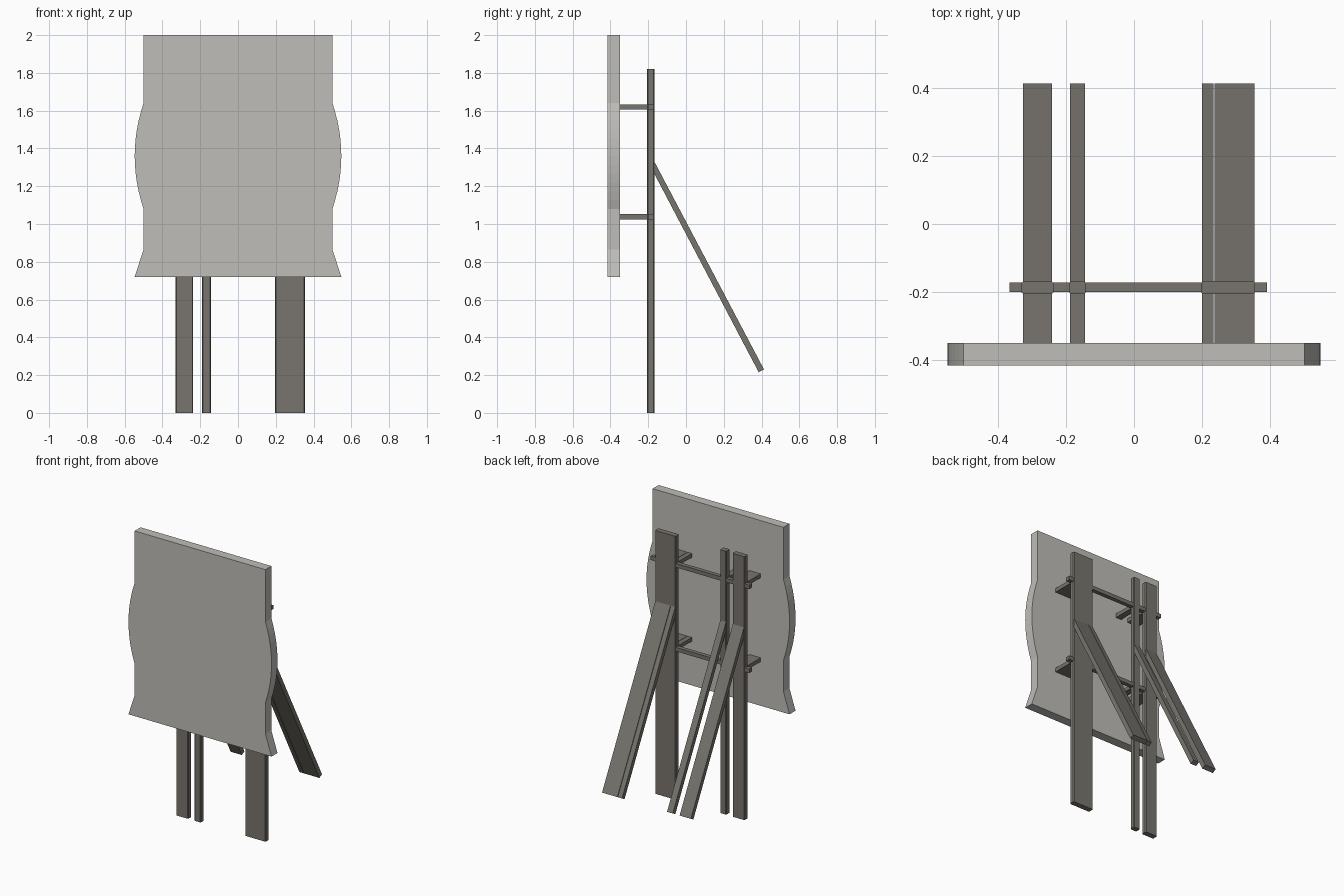
import bpy, bmesh, math
from mathutils import Vector

if "Cube" in bpy.data.objects:
    bpy.data.objects.remove(bpy.data.objects["Cube"])


def material(name, rgb):
    m = bpy.data.materials.new(name)
    m.diffuse_color = (*rgb, 1)
    m.use_nodes = True
    m.node_tree.nodes["Principled BSDF"].inputs["Base Color"].default_value = m.diffuse_color
    return m


PANEL = material("pale grey", (0.52, 0.51, 0.48))
WOOD = material("weathered wood", (0.19, 0.178, 0.157))


def extrude(name, points, direction, mat):
    """Closed solid made by sweeping a flat outline along a direction."""
    bm = bmesh.new()
    face = bm.faces.new([bm.verts.new(p) for p in points])
    swept = bmesh.ops.extrude_face_region(bm, geom=[face])["geom"]
    bmesh.ops.translate(bm, vec=Vector(direction),
                        verts=[g for g in swept if isinstance(g, bmesh.types.BMVert)])
    bmesh.ops.recalc_face_normals(bm, faces=bm.faces)
    mesh = bpy.data.meshes.new(name)
    bm.to_mesh(mesh)
    bm.free()
    mesh.materials.append(mat)
    obj = bpy.data.objects.new(name, mesh)
    bpy.context.collection.objects.link(obj)
    return obj


def box(name, x, y, z, mat):
    pts = [(x[0], y[0], z[0]), (x[1], y[0], z[0]), (x[1], y[1], z[0]), (x[0], y[1], z[0])]
    return extrude(name, pts, (0, 0, z[1] - z[0]), mat)


# Sign panel: right edge with flared foot and bulging middle, mirrored
edge = [(0.547, 0.72), (0.5, 0.865)]
for i in range(13):
    t = -1 + i / 6
    edge.append((0.5 + 0.047 * (1 - t * t), 1.36 + 0.28 * t))
edge.append((0.5, 2.0))
outline = edge + [(-x, z) for x, z in reversed(edge)]
extrude("sign_panel", [(x, -0.415, z) for x, z in outline], (0, 0.065, 0), PANEL)

# Upright posts with slightly trimmed corners
POSTS = [(-0.33, -0.237), (-0.19, -0.142), (0.197, 0.355)]
c = 0.005
for n, (x0, x1) in enumerate(POSTS, 1):
    y0, y1 = -0.206, -0.168
    plan = [(x0 + c, y0), (x1 - c, y0), (x1, y0 + c), (x1, y1 - c),
            (x1 - c, y1), (x0 + c, y1), (x0, y1 - c), (x0, y0 + c)]
    extrude(f"post_{n}", [(x, y, 0) for x, y in plan], (0, 0, 1.82), WOOD)

# Planks behind and in front of the posts; the wide one is split in two
PLANKS = [(-0.326, -0.24), (-0.188, -0.144), (0.2, 0.233), (0.236, 0.353)]
brace = [(-0.17, 1.335), (-0.17, 1.27), (0.385, 0.215), (0.413, 0.23)]
for n, (x0, x1) in enumerate(PLANKS, 1):
    extrude(f"rear_brace_{n}", [(x0, y, z) for y, z in brace], (x1 - x0, 0, 0), WOOD)

# Two levels of cross rail and panel brackets
for level, z in (("lower", (1.025, 1.052)), ("upper", (1.605, 1.632))):
    box(f"{level}_cross_rail", (-0.365, 0.39), (-0.2, -0.171), z, WOOD)
    for n, x in enumerate(PLANKS, 1):
        box(f"{level}_bracket_{n}", x, (-0.352, -0.19), z, WOOD)
